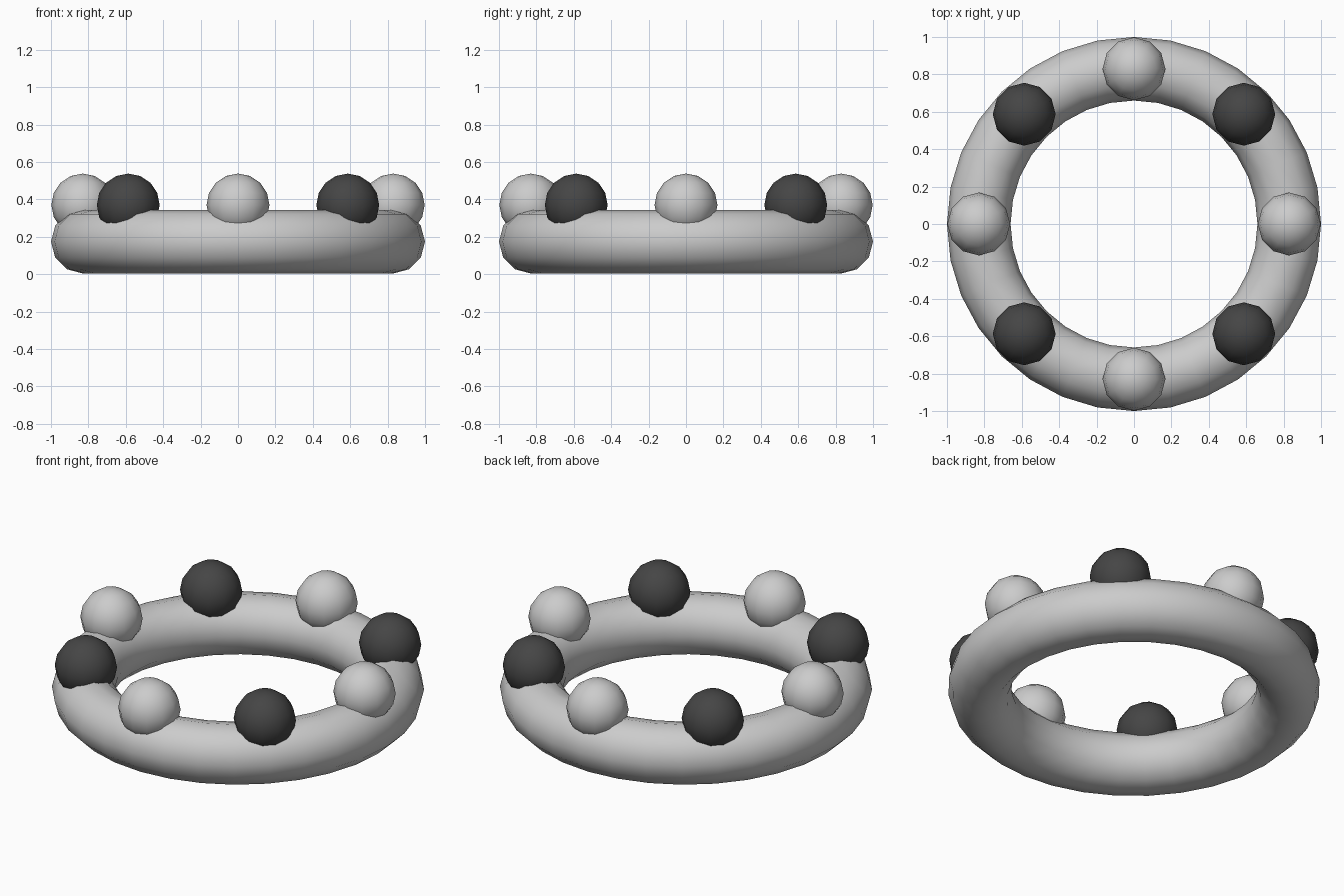
import bpy, math

if "Cube" in bpy.data.objects:
    bpy.data.objects.remove(bpy.data.objects["Cube"])

R, r = 0.83, 0.17      # ring radii
BALL_R, BALL_Z = 0.168, 0.37

dark = bpy.data.materials.new("dark")
dark.diffuse_color = (0.06, 0.06, 0.06, 1)
dark.use_nodes = True
dark.node_tree.nodes["Principled BSDF"].inputs["Base Color"].default_value = dark.diffuse_color

# Ring lying on the floor
bpy.ops.mesh.primitive_torus_add(major_radius=R, minor_radius=r, major_segments=32,
                                 minor_segments=12, location=(0, 0, r + 0.004))
ring = bpy.context.object
ring.name = "ring"
bpy.ops.object.shade_smooth()

# Eight balls around the top, alternating light and dark
for i in range(8):
    a = i * math.pi / 4
    bpy.ops.mesh.primitive_uv_sphere_add(segments=12, ring_count=8, radius=BALL_R,
                                         location=(R * math.cos(a), R * math.sin(a), BALL_Z))
    ball = bpy.context.object
    ball.name = f"{'dark' if i % 2 else 'light'}_ball_{i}"
    bpy.ops.object.shade_smooth()
    if i % 2:
        ball.data.materials.append(dark)
